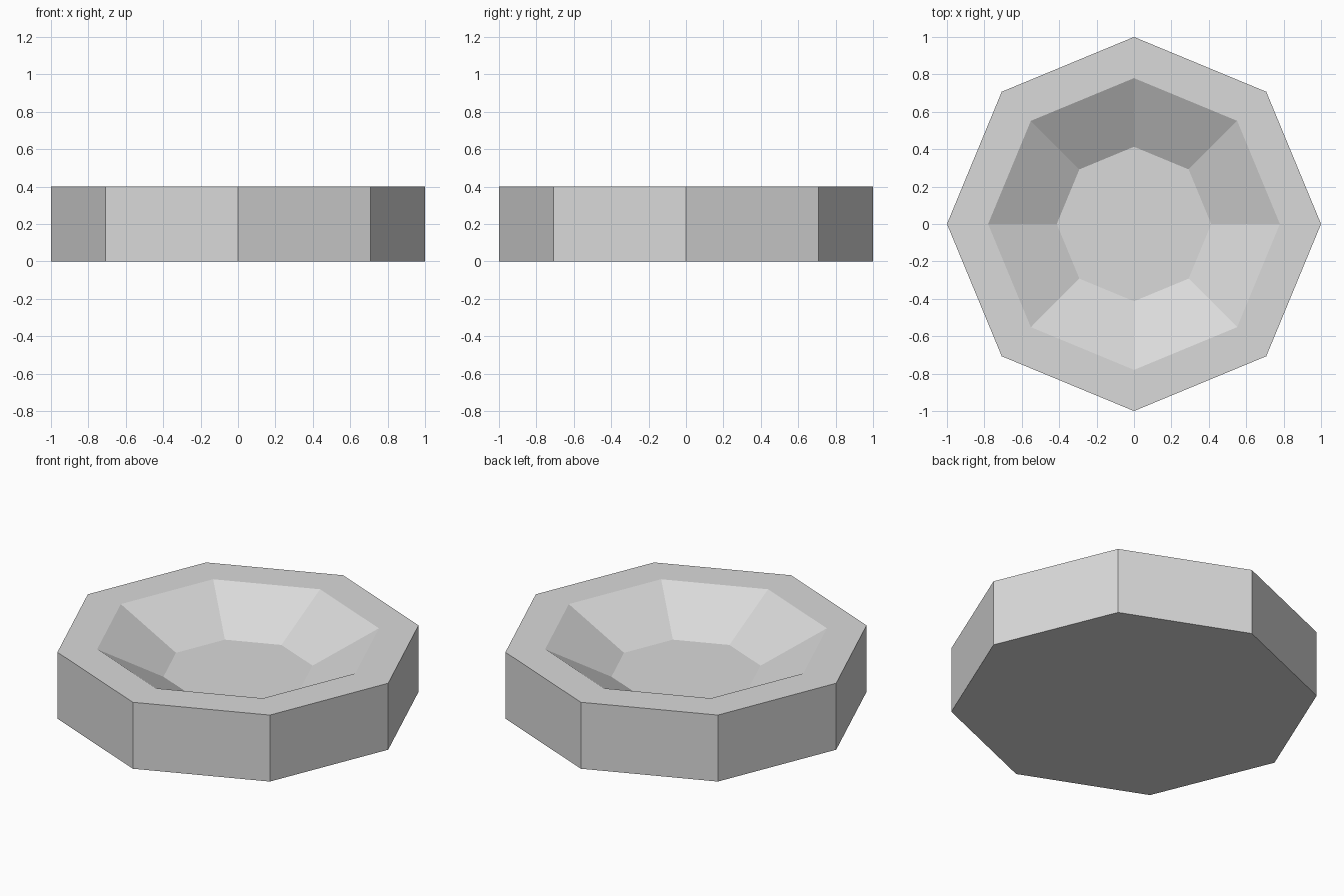
import bpy
import bmesh
from math import cos, sin, pi

SIDES = 8

cube = bpy.data.objects.get("Cube")
if cube:
    bpy.data.objects.remove(cube, do_unlink=True)

# Single flat colour
grey = bpy.data.materials.new("light_grey")
grey.use_nodes = True
colour = (0.7, 0.7, 0.7, 1)
grey.diffuse_color = colour
grey.node_tree.nodes["Principled BSDF"].inputs["Base Color"].default_value = colour


def ring(bm, radius, z):
    angles = [2 * pi * i / SIDES for i in range(SIDES)]
    return [bm.verts.new((radius * cos(a), radius * sin(a), z)) for a in angles]


def bridge(bm, a, b):
    for i in range(SIDES):
        j = (i + 1) % SIDES
        bm.faces.new((a[i], a[j], b[j], b[i]))


# Octagonal dish: base, outer wall, flat rim, sloped bowl, flat floor
profile = [(1, 0), (1, 0.4), (0.78, 0.4), (0.413, 0.205)]
bm = bmesh.new()
rings = [ring(bm, r, z) for r, z in profile]
for lower, upper in zip(rings, rings[1:]):
    bridge(bm, lower, upper)
bm.faces.new(rings[0][::-1])
bm.faces.new(rings[-1])
bmesh.ops.recalc_face_normals(bm, faces=bm.faces)

mesh = bpy.data.meshes.new("octagonal_dish")
bm.to_mesh(mesh)
bm.free()
mesh.materials.append(grey)
dish = bpy.data.objects.new("octagonal_dish", mesh)
bpy.context.collection.objects.link(dish)
